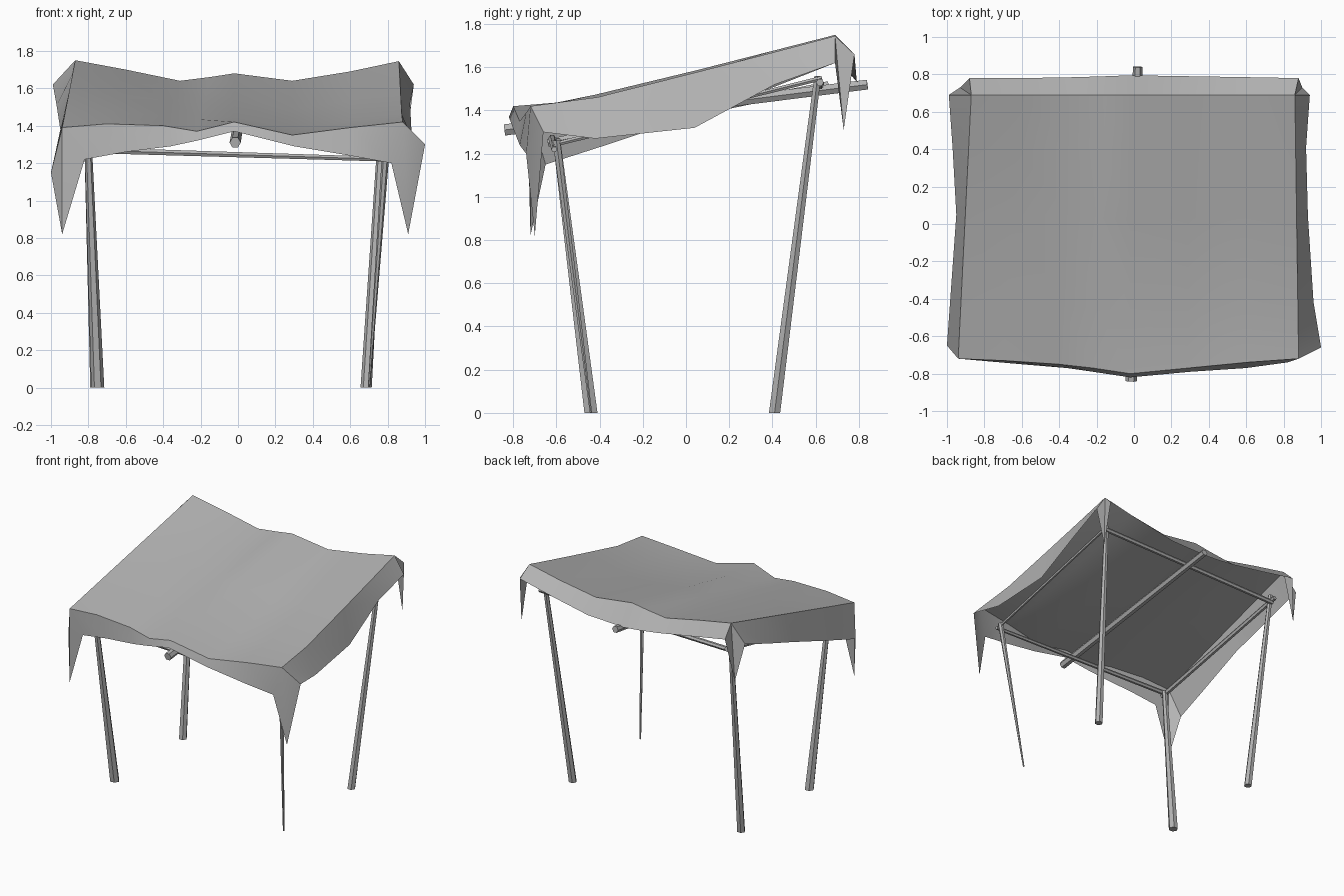
import bpy, bmesh, math
from mathutils import Vector

old = bpy.data.objects.get("Cube")
if old:
    bpy.data.objects.remove(old)

grey = bpy.data.materials.new("canvas_grey")
grey.use_nodes = True
GREY = (0.45, 0.45, 0.45, 1)
grey.diffuse_color = GREY
grey.node_tree.nodes["Principled BSDF"].inputs["Base Color"].default_value = GREY


def finish(bm, name, angle):
    mesh = bpy.data.meshes.new(name)
    bm.to_mesh(mesh)
    bm.free()
    mesh.materials.append(grey)
    ob = bpy.data.objects.new(name, mesh)
    bpy.context.collection.objects.link(ob)
    bpy.ops.object.select_all(action='DESELECT')
    ob.select_set(True)
    bpy.context.view_layer.objects.active = ob
    bpy.ops.object.shade_smooth_by_angle(angle=math.radians(angle))
    return ob


def strip(bm, upper, lower):
    """Join two equally long rows of points with faces."""
    a = [bm.verts.new(p) for p in upper]
    b = [bm.verts.new(p) for p in lower]
    for i in range(len(a) - 1):
        bm.faces.new((a[i], b[i], b[i + 1], a[i + 1]))


def pole(name, start, end, r0, r1, level=False, sides=6):
    """Tapered pole; level poles get horizontal end rings."""
    start, end = Vector(start), Vector(end)
    axis = Vector((0, 0, 1)) if level else (end - start).normalized()
    turn = axis.to_track_quat('Z', 'Y')
    bm = bmesh.new()
    rings = []
    for centre, r in ((start, r0), (end, r1)):
        ring = []
        for k in range(sides):
            t = math.tau * k / sides
            ring.append(bm.verts.new(centre + turn @ Vector((r * math.cos(t), r * math.sin(t), 0))))
        rings.append(ring)
    a, b = rings
    for k in range(sides):
        j = (k + 1) % sides
        bm.faces.new((a[k], a[j], b[j], b[k]))
    bm.faces.new(a[::-1])
    bm.faces.new(b)
    finish(bm, name, 50)


# Front and back edges of the cloth top, from right to left
front = [(-.94, -.72, 1.39), (-.7, -.73, 1.41), (-.4, -.75, 1.40), (-.22, -.77, 1.37),
         (-.02, -.80, 1.42), (.29, -.77, 1.35), (.6, -.74, 1.39), (.88, -.72, 1.42)]
back = [(-.87, .69, 1.75), (-.6, .69, 1.70), (-.31, .69, 1.64), (-.15, .69, 1.66),
        (-.02, .69, 1.68), (.29, .69, 1.64), (.6, .69, 1.69), (.86, .69, 1.745)]
rows = []
for t, sag in ((0, 0), (.22, .03), (.55, .02), (.8, .01), (1, 0)):
    row = [Vector(f).lerp(Vector(b), t) for f, b in zip(front, back)]
    for p in row[4:]:
        p.z -= sag
    rows.append(row)

# Lower hems of the hanging flaps
front_hem = [(-.82, -.73, 1.22), (-.6, -.75, 1.26), (-.36, -.77, 1.29), (-.22, -.79, 1.32),
             (-.02, -.82, 1.37), (.3, -.79, 1.29), (.6, -.77, 1.24), (.82, -.74, 1.20)]
back_hem = [(-.88, .78, 1.66), (-.6, .78, 1.61), (-.31, .785, 1.56), (-.15, .79, 1.54),
            (-.02, .795, 1.53), (.29, .79, 1.54), (.6, .785, 1.60), (.88, .78, 1.66)]
right_hem = [(-1, -.65, 1.15), (-.98, -.37, 1.24), (-.95, .05, 1.38),
             (-.97, .41, 1.51), (-.99, .69, 1.62)]
left_hem = [(1, -.66, 1.30), (.96, -.42, 1.27), (.93, .04, 1.32),
            (.92, .41, 1.52), (.94, .69, 1.62)]

# Cloth canopy: top, four flaps and pointed corners
bm = bmesh.new()
for lo, hi in zip(rows, rows[1:]):
    strip(bm, hi, lo)
strip(bm, rows[0], front_hem)
strip(bm, rows[-1][::-1], back_hem[::-1])
strip(bm, [r[0] for r in rows][::-1], right_hem[::-1])
strip(bm, [r[-1] for r in rows], left_hem)
for top, tip, one, two in (
        (front[0], (-.94, -.72, .82), right_hem[0], front_hem[0]),
        (front[-1], (.91, -.70, .82), front_hem[-1], left_hem[0]),
        (back[-1], (.90, .73, 1.31), left_hem[-1], back_hem[-1]),
        (back[0], (-.93, .73, 1.33), back_hem[0], right_hem[-1])):
    a, b, c, d = (bm.verts.new(p) for p in (top, one, tip, two))
    bm.faces.new((a, b, c))
    bm.faces.new((a, c, d))
bmesh.ops.remove_doubles(bm, verts=bm.verts, dist=.001)
bmesh.ops.recalc_face_normals(bm, faces=bm.faces)
if sum(f.normal.z for f in bm.faces) < 0:
    bmesh.ops.reverse_faces(bm, faces=bm.faces)
finish(bm, "canopy", 35)

# Legs lean inward toward the ground
pole("front_right_leg", (-.75, -.44, 0), (-.80, -.60, 1.27), .035, .02, True)
pole("front_left_leg", (.70, -.44, 0), (.79, -.60, 1.26), .006, .02, True)
pole("back_right_leg", (-.76, .41, 0), (-.81, .61, 1.56), .03, .018, True)
pole("back_left_leg", (.685, .41, 0), (.78, .61, 1.56), .03, .018, True)

# Rails and ridge pole under the cloth
pole("front_rail", (-.82, -.62, 1.27), (.82, -.61, 1.22), .018, .014)
pole("back_rail", (-.82, .62, 1.50), (.82, .62, 1.53), .018, .018)
pole("right_rail", (-.81, -.64, 1.25), (-.81, .66, 1.52), .02, .018)
pole("left_rail", (.79, -.62, 1.24), (.79, .63, 1.55), .012, .012)
pole("ridge_pole", (-.015, -.84, 1.31), (.02, .84, 1.52), .03, .026)
